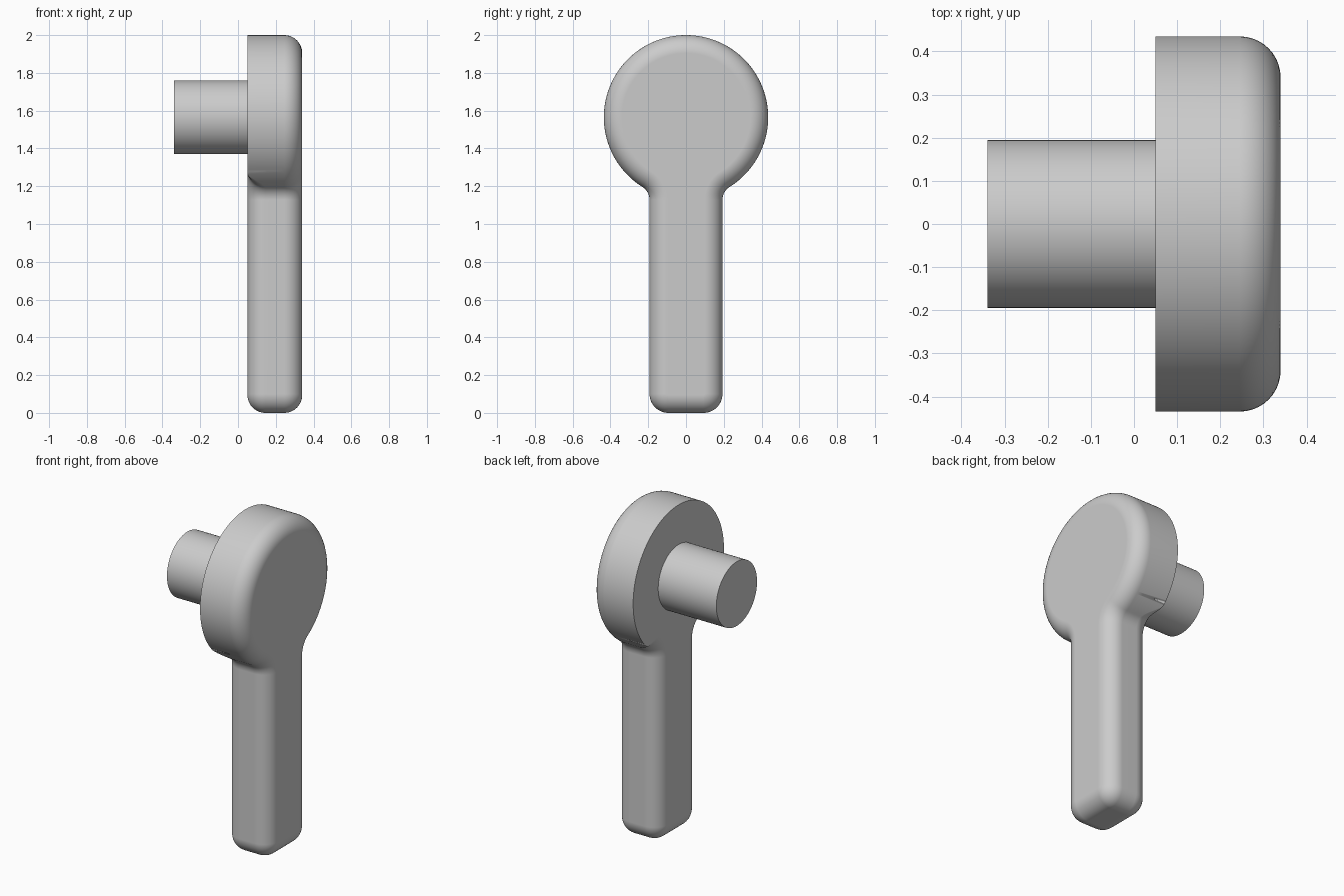
import bpy, bmesh
from math import sin, cos, pi, atan2, sqrt
from mathutils import Matrix

if "Cube" in bpy.data.objects:
    bpy.data.objects.remove(bpy.data.objects["Cube"], do_unlink=True)

BACK, FRONT = 0.05, 0.34      # extent of the lever body along x
HEAD_Z, HEAD_R = 1.565, 0.435
HALF_W = 0.193                # half width of the grip
CORNER = 0.1                  # rounding of the grip's lower corners
FILLET = 0.08                 # blend between head and grip
EDGE = 0.095                  # rounding of the long edges
STEPS = 10

grey = bpy.data.materials.new("plain grey")
grey.use_nodes = True
grey.diffuse_color = (0.6, 0.6, 0.6, 1)
grey.node_tree.nodes["Principled BSDF"].inputs["Base Color"].default_value = (0.6, 0.6, 0.6, 1)


def finish(name, bm):
    bmesh.ops.recalc_face_normals(bm, faces=bm.faces)
    mesh = bpy.data.meshes.new(name)
    bm.to_mesh(mesh)
    bm.free()
    mesh.materials.append(grey)
    obj = bpy.data.objects.new(name, mesh)
    bpy.context.collection.objects.link(obj)
    bpy.ops.object.select_all(action='DESELECT')
    obj.select_set(True)
    bpy.context.view_layer.objects.active = obj
    bpy.ops.object.shade_smooth_by_angle(angle=pi / 6)
    weighted = obj.modifiers.new("weighted normals", 'WEIGHTED_NORMAL')
    weighted.keep_sharp = True
    return obj


def arc(cy, cz, radius, start, end, count, side=1):
    """Points (y, z, normal y, normal z); side -1 for a hollow arc."""
    points = []
    for i in range(count + 1):
        a = start + (end - start) * i / count
        points.append((cy + radius * cos(a), cz + radius * sin(a), side * cos(a), side * sin(a)))
    return points


# Half of the keyhole outline, from the crown down to the foot
fillet_y = HALF_W + FILLET
drop = sqrt((HEAD_R + FILLET) ** 2 - fillet_y ** 2)
meet = atan2(-drop, fillet_y)
half = arc(0, HEAD_Z, HEAD_R, pi / 2, meet, 72)
half += arc(fillet_y, HEAD_Z - drop, FILLET, meet + pi, pi, 10, -1)[1:]
half += arc(HALF_W - CORNER, CORNER, CORNER, 0, -pi / 2, 12)
outline = half + [(-y, z, -ny, nz) for y, z, ny, nz in reversed(half[1:])]


def back_edge(z):
    """The back edge is sharp on the head and rounded on the grip."""
    t = min(1, max(0, (1.27 - z) / 0.08))
    return EDGE * t * t * (3 - 2 * t)


# Lever body: the outline lofted through rounded edges from back to front
bm = bmesh.new()
rings = []
for is_front in (False, True):
    for k in range(STEPS + 1):
        a = pi / 2 * k / STEPS
        ring = []
        for y, z, ny, nz in outline:
            if is_front:
                x, inset = FRONT - EDGE * (1 - sin(a)), EDGE * (1 - cos(a))
            else:
                r = back_edge(z)
                x, inset = BACK + r * (1 - cos(a)), r * (1 - sin(a))
            ring.append(bm.verts.new((x, y - ny * inset, z - nz * inset)))
        rings.append(ring)
for lower, upper in zip(rings, rings[1:]):
    for i in range(len(outline)):
        j = (i + 1) % len(outline)
        bm.faces.new((lower[i], lower[j], upper[j], upper[i]))
bm.faces.new(rings[0])
bm.faces.new(rings[-1])
bmesh.ops.remove_doubles(bm, verts=bm.verts, dist=0.0002)
finish("lever_body", bm)

# Round shaft behind the head
bm = bmesh.new()
bmesh.ops.create_cone(bm, cap_ends=True, segments=96, radius1=0.195, radius2=0.195, depth=0.4,
                      matrix=Matrix.Translation((-0.14, 0, HEAD_Z)) @ Matrix.Rotation(pi / 2, 4, 'Y'))
finish("shaft", bm)
